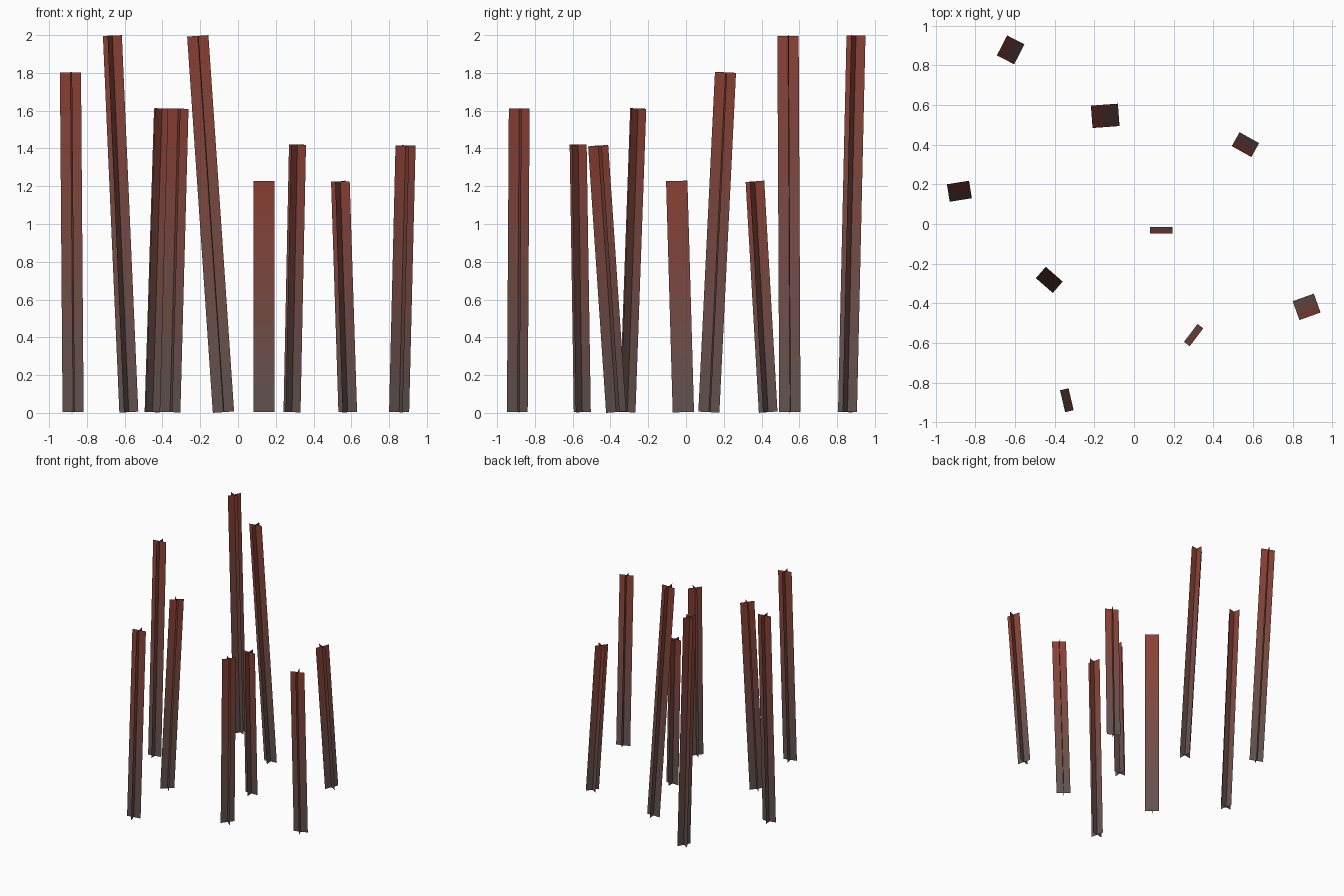
import bpy, bmesh
from mathutils import Vector

if "Cube" in bpy.data.objects:
    bpy.data.objects.remove(bpy.data.objects["Cube"])

WIDTH = 0.113
BANDS = 8
BASE_Z = 0.004

# colour fade from grey-brown foot to red tip
FOOT, TIP = Vector((0.115, 0.088, 0.08)), Vector((0.26, 0.05, 0.032))
fade = []
for i in range(BANDS):
    m = bpy.data.materials.new(f"reed_fade_{i + 1}")
    m.diffuse_color = (*FOOT.lerp(TIP, (i + 0.5) / BANDS), 1)
    m.use_nodes = True
    m.node_tree.nodes["Principled BSDF"].inputs["Base Color"].default_value = m.diffuse_color
    fade.append(m)


def reed(name, base, tip, height):
    """Two crossed flat strips around a leaning axis; one strip lies in the lean."""
    a = Vector((*base, BASE_Z))
    b = Vector((*tip, height))
    axis = (b - a).normalized()
    across = Vector((0, 0, 1)).cross(axis).normalized()
    along = across.cross(axis)
    bm = bmesh.new()
    for side in (across, along):
        off = side * WIDTH / 2
        rows = []
        for i in range(BANDS + 1):
            c = a.lerp(b, i / BANDS)
            rows.append((bm.verts.new(c - off), bm.verts.new(c + off)))
        for i, (lo, hi) in enumerate(zip(rows, rows[1:])):
            bm.faces.new((lo[0], lo[1], hi[1], hi[0])).material_index = i
    mesh = bpy.data.meshes.new(name)
    bm.to_mesh(mesh)
    bm.free()
    for m in fade:
        mesh.materials.append(m)
    bpy.context.collection.objects.link(bpy.data.objects.new(name, mesh))


# foot (x, y), tip (x, y), tip height
reeds = [
    ((-0.578, 0.855), (-0.665, 0.900), 1.997),
    ((-0.077, 0.550), (-0.213, 0.540), 1.996),
    ((-0.873, 0.121), (-0.887, 0.209), 1.803),
    ((-0.452, -0.310), (-0.402, -0.253), 1.611),
    ((-0.360, -0.893), (-0.317, -0.883), 1.611),
    ((0.286, -0.549), (0.315, -0.571), 1.42),
    ((0.853, -0.370), (0.887, -0.465), 1.415),
    ((0.581, 0.435), (0.542, 0.365), 1.226),
    ((0.138, -0.014), (0.138, -0.049), 1.228),
]
for n, (base, tip, h) in enumerate(reeds, 1):
    reed(f"reed_{n}", base, tip, h)
